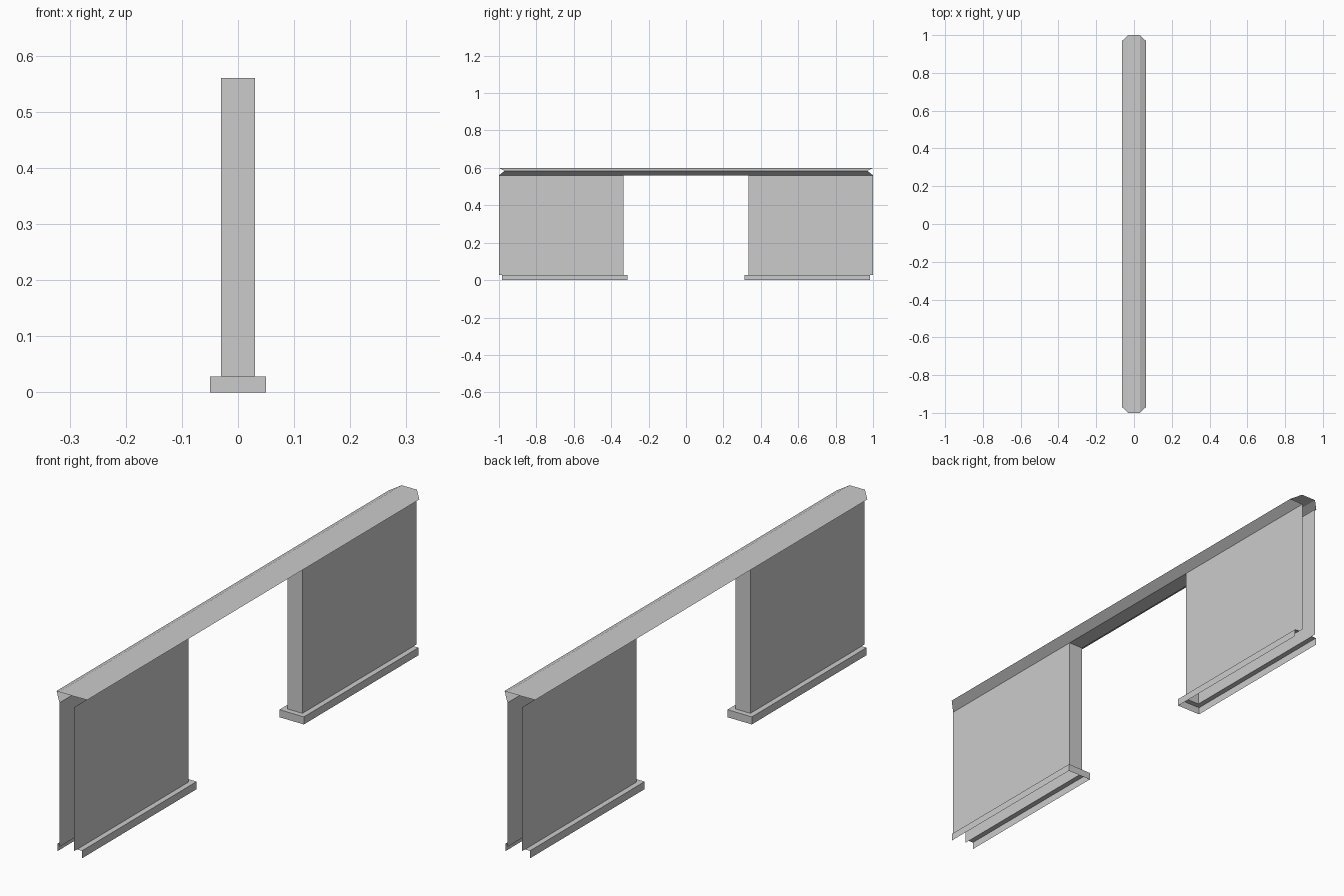
import bpy, bmesh

if "Cube" in bpy.data.objects:
    bpy.data.objects.remove(bpy.data.objects["Cube"])


def strip(name, rows):
    """Sheet of flat faces joining consecutive rows of points."""
    bm = bmesh.new()
    vs = [[bm.verts.new(p) for p in row] for row in rows]
    for a, b in zip(vs, vs[1:]):
        for i in range(len(a) - 1):
            bm.faces.new((a[i], a[i + 1], b[i + 1], b[i]))
    me = bpy.data.meshes.new(name)
    bm.to_mesh(me)
    bm.free()
    ob = bpy.data.objects.new(name, me)
    bpy.context.collection.objects.link(ob)
    return ob


def u_path(hw, inner, outer, s, z):
    """U-shaped path, closed at the doorway and open at the outer end."""
    pts = [(hw, s * outer, z), (hw, s * inner, z),
           (-hw, s * inner, z), (-hw, s * outer, z)]
    return pts if s < 0 else pts[::-1]


WALL, BASE, Z0, Z1 = 0.03, 0.05, 0.028, 0.56

for s, side in ((-1, "front"), (1, "back")):
    # Wall panel: two sides plus door jamb
    strip(side + "_wall", [u_path(WALL, 0.333, 1.0, s, Z0),
                           u_path(WALL, 0.333, 1.0, s, Z1)])
    # Skirting: outer face and top ledge, open underneath
    strip(side + "_skirting", [u_path(BASE, 0.313, 0.983, s, 0),
                               u_path(BASE, 0.313, 0.983, s, Z0),
                               u_path(WALL, 0.333, 0.983, s, Z0)])

# Top rail: bevelled open profile (x, z, half length) with angled ends
half = [(0.03, Z1, 1.0), (0.0625, 0.584, 0.97), (0.031, 0.6, 1.0)]
profile = half + [(-x, z, l) for x, z, l in reversed(half)]
strip("top_rail", [[(x, -l, z) for x, z, l in profile],
                   [(x, l, z) for x, z, l in profile]])

# Underside of the rail above the doorway
strip("lintel", [[(-WALL, -0.333, Z1), (-WALL, 0.333, Z1)],
                 [(WALL, -0.333, Z1), (WALL, 0.333, Z1)]])
